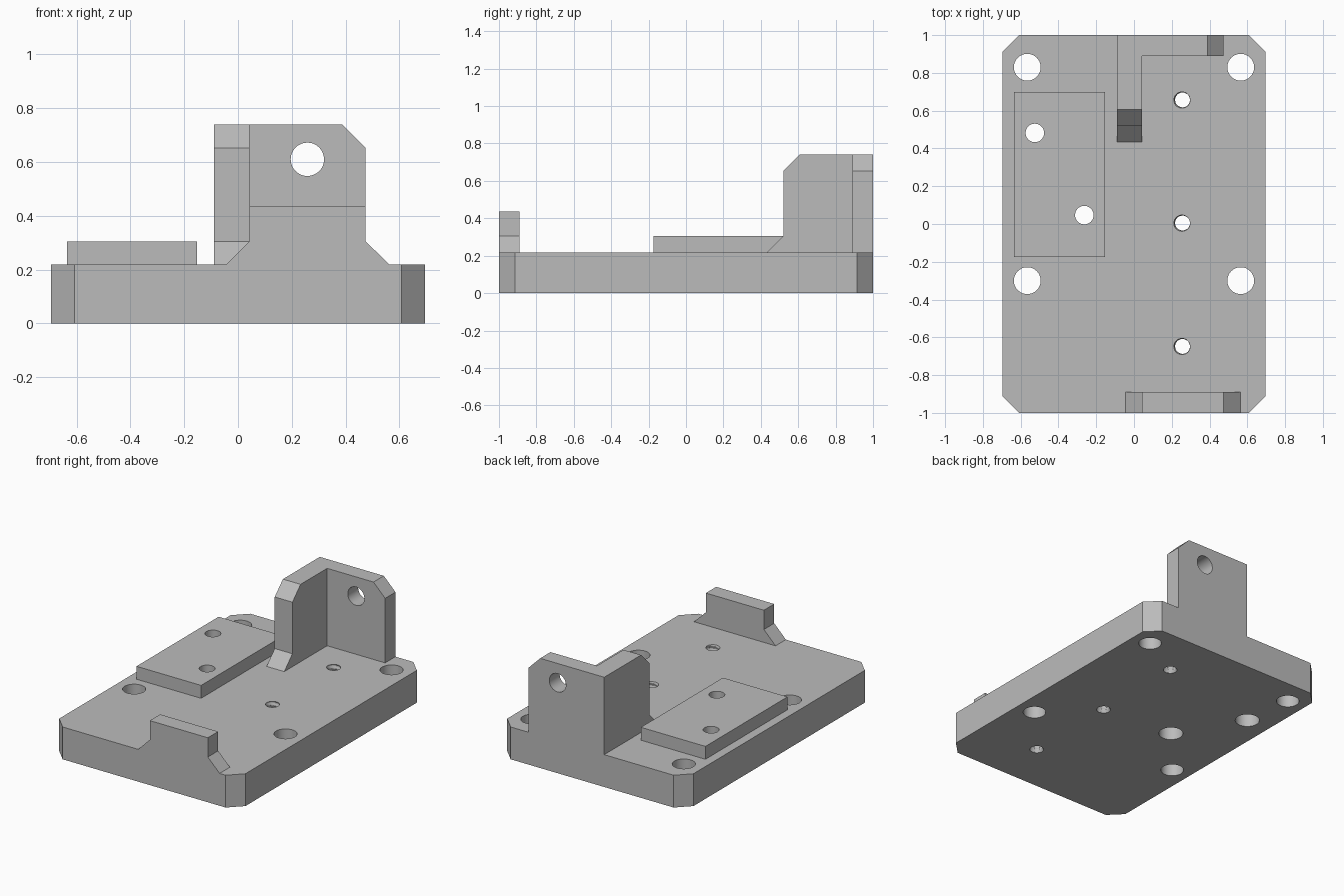
import bpy, bmesh, math

if "Cube" in bpy.data.objects:
    bpy.data.objects.remove(bpy.data.objects["Cube"])

TOP = 0.218      # top of the base slab
STEP = 0.305     # top of the pad and of the foot fillets
SINK = 0.1       # raised parts start inside the slab

grey = bpy.data.materials.new("machined grey")
grey.diffuse_color = (0.5, 0.5, 0.5, 1)
grey.use_nodes = True
grey.node_tree.nodes["Principled BSDF"].inputs["Base Color"].default_value = grey.diffuse_color


def finish(name, bm):
    bmesh.ops.recalc_face_normals(bm, faces=bm.faces)
    mesh = bpy.data.meshes.new(name)
    bm.to_mesh(mesh)
    bm.free()
    mesh.materials.append(grey)
    ob = bpy.data.objects.new(name, mesh)
    bpy.context.collection.objects.link(ob)
    return ob


def prism(name, outline, axis, lo, hi):
    """Extrude a 2D outline along x, y or z from lo to hi."""
    place = {"x": lambda a, b, d: (d, a, b),
             "y": lambda a, b, d: (a, d, b),
             "z": lambda a, b, d: (a, b, d)}[axis]
    bm = bmesh.new()
    face = bm.faces.new([bm.verts.new(place(a, b, lo)) for a, b in outline])
    ext = bmesh.ops.extrude_face_region(bm, geom=[face])
    verts = [g for g in ext["geom"] if isinstance(g, bmesh.types.BMVert)]
    bmesh.ops.translate(bm, verts=verts, vec=place(0, 0, hi - lo))
    return finish(name, bm)


def drill(a, b, r, lo, hi, axis="z", n=48):
    ring = [(a + r * math.cos(2 * math.pi * i / n),
             b + r * math.sin(2 * math.pi * i / n)) for i in range(n)]
    return prism("drill", ring, axis, lo, hi)


def tap(x, y, r_in=0.039, r_out=0.047, pitch=0.036, lo=-0.02, hi=0.24, n=32):
    """Cutter for a threaded hole: a cylinder with a helical ridge."""
    bm = bmesh.new()
    rows = 58
    rings = []
    for j in range(rows + 1):
        z = lo + (hi - lo) * j / rows
        ring = []
        for i in range(n):
            t = (z / pitch - i / n) % 1
            r = r_in + (r_out - r_in) * (1 - abs(2 * t - 1))
            a = 2 * math.pi * i / n
            ring.append(bm.verts.new((x + r * math.cos(a), y + r * math.sin(a), z)))
        rings.append(ring)
    for r0, r1 in zip(rings, rings[1:]):
        for i in range(n):
            k = (i + 1) % n
            bm.faces.new((r0[i], r0[k], r1[k]))
            bm.faces.new((r0[i], r1[k], r1[i]))
    bm.faces.new(rings[0])
    bm.faces.new(rings[-1])
    return finish("tap", bm)


def combine(target, tool, operation):
    """Apply a boolean and remove the tool object."""
    mod = target.modifiers.new("join", "BOOLEAN")
    mod.operation, mod.solver, mod.object = operation, "EXACT", tool
    dg = bpy.context.evaluated_depsgraph_get()
    dg.update()
    mesh = bpy.data.meshes.new_from_object(target.evaluated_get(dg))
    target.modifiers.clear()
    target.data = mesh
    bpy.data.objects.remove(tool)


# Base slab with chamfered corners
W, L, C = 0.695, 1.0, 0.087
body = prism("mounting_base", [
    (-W + C, -L), (W - C, -L), (W, -L + C), (W, L - C),
    (W - C, L), (-W + C, L), (-W, L - C), (-W, -L + C)], "z", 0, TOP)

Z0 = TOP - SINK
parts = [
    # Raised pad
    prism("pad", [(-0.635, -0.175), (-0.153, -0.175), (-0.153, 0.70), (-0.635, 0.70)],
          "z", Z0, STEP),
    # Front stop with flared feet
    prism("front_stop", [(-0.045, Z0), (-0.045, TOP), (0.042, STEP), (0.042, 0.435),
                         (0.475, 0.435), (0.475, STEP), (0.563, TOP), (0.563, Z0)],
          "y", -1, -0.89),
    # Rear wall with one cut corner
    prism("rear_wall", [(-0.09, Z0), (0.475, Z0), (0.475, 0.653), (0.388, 0.74),
                        (-0.09, 0.74)], "y", 0.89, 1),
    # Side wall with flared foot and cut corner
    prism("side_wall", [(0.95, Z0), (0.95, 0.74), (0.607, 0.74), (0.52, 0.653),
                        (0.52, STEP), (0.433, TOP), (0.433, Z0)], "x", -0.09, 0.042),
]
for part in parts:
    combine(body, part, "UNION")

# Corner bolt holes
for x in (-0.565, 0.565):
    for y in (0.83, -0.30):
        combine(body, drill(x, y, 0.071, -0.1, 0.3), "DIFFERENCE")

# Pad screw holes, counterbored from underneath
for x, y in ((-0.525, 0.482), (-0.263, 0.047)):
    combine(body, drill(x, y, 0.049, -0.1, 0.4), "DIFFERENCE")
    combine(body, drill(x, y, 0.076, -0.1, 0.12), "DIFFERENCE")

# Threaded holes along the right side
for y in (0.657, 0.005, -0.648):
    combine(body, tap(0.257, y), "DIFFERENCE")

# Cross hole through the rear wall
combine(body, drill(0.258, 0.61, 0.062, 0.8, 1.1, "y"), "DIFFERENCE")

# Smooth bores, crisp edges
body.select_set(True)
bpy.context.view_layer.objects.active = body
bpy.ops.object.shade_smooth_by_angle(angle=math.radians(30))
